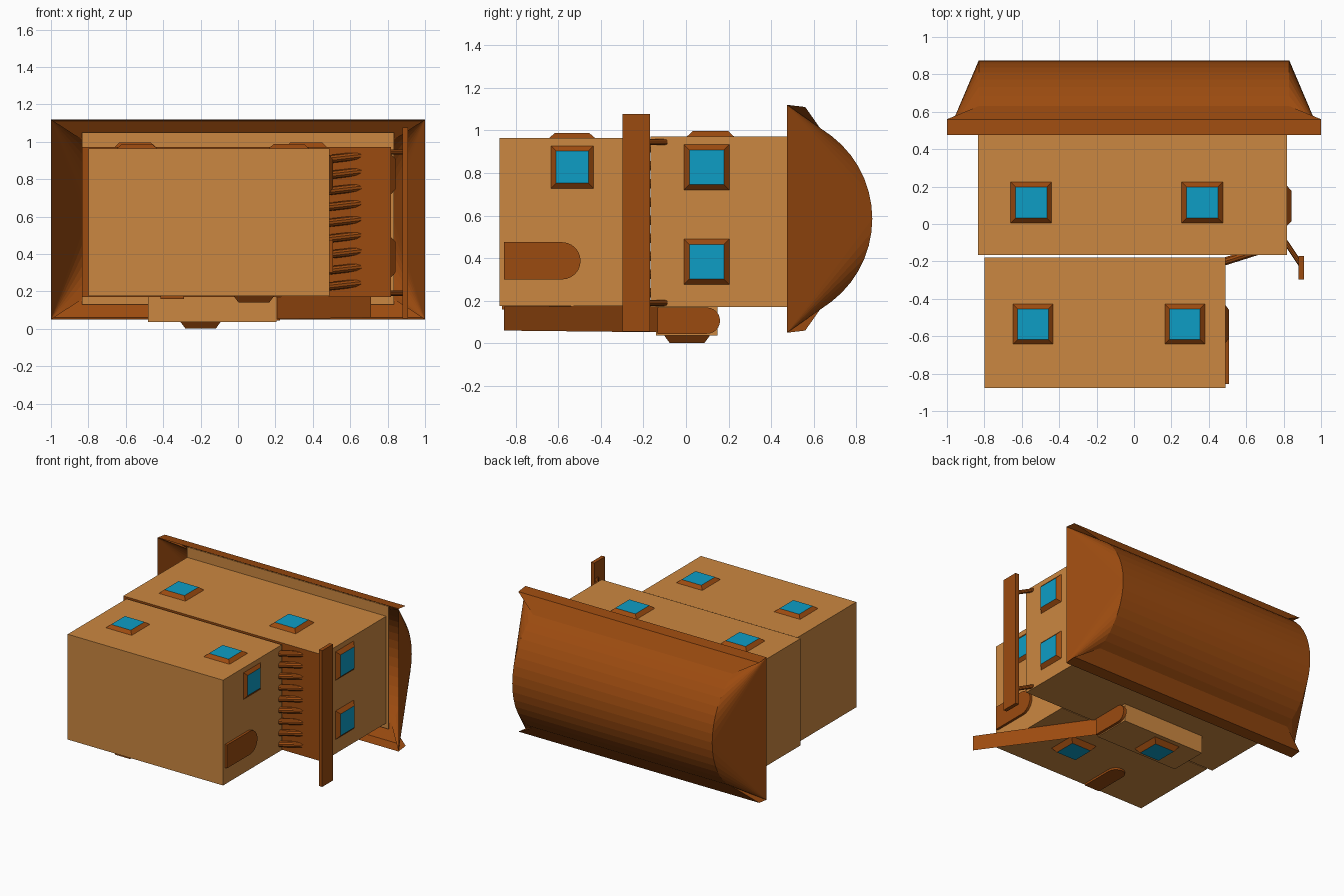
import bpy, bmesh, math
from mathutils import Vector, Matrix

if "Cube" in bpy.data.objects:
    bpy.data.objects.remove(bpy.data.objects["Cube"])


def material(name, rgb):
    m = bpy.data.materials.new(name)
    m.diffuse_color = (*rgb, 1)
    m.use_nodes = True
    m.node_tree.nodes["Principled BSDF"].inputs["Base Color"].default_value = m.diffuse_color
    return m


TAN = material("tan wall", (0.60, 0.245, 0.052))
BROWN = material("brown wood", (0.33, 0.07, 0.005))
GLASS = material("blue glass", (0.004, 0.34, 0.56))


def mesh(name, verts, faces, mats):
    bm = bmesh.new()
    vs = [bm.verts.new(v) for v in verts]
    for f in faces:
        bm.faces.new([vs[i] for i in f])
    bmesh.ops.recalc_face_normals(bm, faces=bm.faces)
    me = bpy.data.meshes.new(name)
    bm.to_mesh(me)
    bm.free()
    for m in mats:
        me.materials.append(m)
    ob = bpy.data.objects.new(name, me)
    bpy.context.collection.objects.link(ob)
    return ob


def box(name, lo, hi, *mats):
    v = [(x, y, z) for x in (lo[0], hi[0]) for y in (lo[1], hi[1]) for z in (lo[2], hi[2])]
    f = [(0, 1, 3, 2), (4, 6, 7, 5), (0, 4, 5, 1), (2, 3, 7, 6), (0, 2, 6, 4), (1, 5, 7, 3)]
    return mesh(name, v, f, mats)


def window(name, centre, normal, size=0.215, depth=0.025):
    """Bevelled frame whose outer face is the pane."""
    q = Vector((0, 0, 1)).rotation_difference(Vector(normal))
    corners = [(-1, -1), (1, -1), (1, 1), (-1, 1)]
    v = [(a * size / 2, b * size / 2, 0) for a, b in corners]
    v += [(a * size * 0.38, b * size * 0.38, depth) for a, b in corners]
    v = [q @ Vector(p) + Vector(centre) for p in v]
    f = [(0, 1, 2, 3), (4, 5, 6, 7)] + [(i, (i + 1) % 4, (i + 1) % 4 + 4, i + 4) for i in range(4)]
    ob = mesh(name, v, f, (BROWN, GLASS))
    for p in ob.data.polygons:
        if p.normal.dot(Vector(normal)) > 0.99:
            p.material_index = 1


def arch_door(name, y0, y1, w0, w1, place, d0, d1):
    """Round-topped door: (y, w) profile extruded from d0 to d1."""
    r, c, n = (w1 - w0) / 2, (w0 + w1) / 2, 12
    prof = [(y0, w0)]
    for i in range(n + 1):
        a = -math.pi / 2 + math.pi * i / n
        prof.append((y1 - r + r * math.cos(a), c + r * math.sin(a)))
    prof.append((y0, w1))
    k = len(prof)
    v = [place(y, w, d) for d in (d0, d1) for y, w in prof]
    f = [tuple(range(k)), tuple(range(k, 2 * k))]
    f += [(i, (i + 1) % k, (i + 1) % k + k, i + k) for i in range(k)]
    mesh(name, v, f, (BROWN,))


def rod(name, a, b, radius, sides=10):
    a, b = Vector(a), Vector(b)
    bm = bmesh.new()
    q = Vector((0, 0, 1)).rotation_difference((b - a).normalized())
    bmesh.ops.create_cone(bm, cap_ends=True, segments=sides, radius1=radius, radius2=radius,
                          depth=(b - a).length,
                          matrix=Matrix.Translation((a + b) / 2) @ q.to_matrix().to_4x4())
    me = bpy.data.meshes.new(name)
    bm.to_mesh(me)
    bm.free()
    me.materials.append(BROWN)
    bpy.context.collection.objects.link(bpy.data.objects.new(name, me))


# Lower and upper storeys (the house lies on its back, its top towards +y)
box("lower_storey", (-0.80, -0.877, 0.175), (0.49, -0.18, 0.965), TAN)
upper = box("upper_storey", (-0.835, -0.167, 0.17), (0.817, 0.595, 0.972), TAN, BROWN)
for p in upper.data.polygons:
    if p.normal.y < -0.9:
        p.material_index = 1
box("attic_floor", (-0.835, 0.59, 0.13), (0.835, 0.597, 1.05), TAN)
box("side_bay", (-0.48, -0.14, 0.037), (0.205, 0.147, 0.18), TAN)

# Barrel roof: open shell with flared eaves and fanned, sloping ends
zc, R, yc, half, n = 0.585, 0.491, 0.384, math.radians(59.9), 16
prof = [(1.0, 0.475, 1.12), (1.0, 0.56, 1.11)]
for i in range(n + 1):
    a = half - 2 * half * i / n
    prof.append((0.83, yc + R * math.cos(a), zc + R * math.sin(a)))
prof += [(1.0, 0.56, 0.06), (1.0, 0.475, 0.05)]
k = len(prof)
verts = [(s * x, y, z) for s in (-1, 1) for x, y, z in prof]
faces = [(i, i + 1, i + 1 + k, i + k) for i in range(k - 1)]
mid = 2 + n // 2
for o in (0, k):
    faces += [(o, o + i, o + i + 1) for i in range(1, mid)]
    faces += [(o + k - 1, o + i, o + i + 1) for i in range(mid, k - 2)]
    faces.append((o, o + mid, o + k - 1))
mesh("barrel_roof", verts, faces, (BROWN,))

# Windows
for x in (-0.54, 0.272):
    window("lower_top_window", (x, -0.535, 0.965), (0, 0, 1), 0.215, 0.022)
for x in (-0.55, 0.365):
    window("upper_top_window", (x, 0.115, 0.972), (0, 0, 1), 0.22)
for z in (0.383, 0.827):
    window("upper_side_window", (0.817, 0.097, z), (1, 0, 0))
window("lower_side_window", (0.49, -0.535, 0.828), (1, 0, 0), 0.2, 0.018)
window("bay_window", (-0.2, 0.005, 0.037), (0, 0, -1), 0.215, 0.035)
window("lower_bottom_window", (0.085, -0.535, 0.175), (0, 0, -1), 0.215, 0.035)

# Doors
arch_door("main_door", -0.855, -0.495, 0.30, 0.475, lambda y, w, d: (d, y, w), 0.48, 0.508)
arch_door("bay_door", -0.135, 0.16, 0.045, 0.168, lambda y, w, d: (d, y, w), 0.20, 0.225)
arch_door("bottom_door", -0.865, -0.55, -0.415, -0.29, lambda y, w, d: (w, y, d), 0.16, 0.18)

# Thin stair ramp from the bay door down to the ground
mesh("stair_ramp", [(0.205, -0.13, 0.052), (0.71, -0.855, 0.06),
                    (0.71, -0.855, 0.172), (0.205, -0.13, 0.177)], [(0, 1, 2, 3)], (BROWN,))

# Row of sloping struts below the overhang
for i in range(9):
    z = 0.235 + i * 0.085
    rod("overhang_strut", (0.47, -0.205, z - 0.01), (0.66, -0.145, z + 0.012), 0.022)

# Long hanging board with its two arms
box("hanging_board", (0.88, -0.298, 0.055), (0.908, -0.17, 1.077), BROWN)
for z in (0.19, 0.945):
    rod("board_arm", (0.81, -0.095, z), (0.89, -0.215, z), 0.014)
